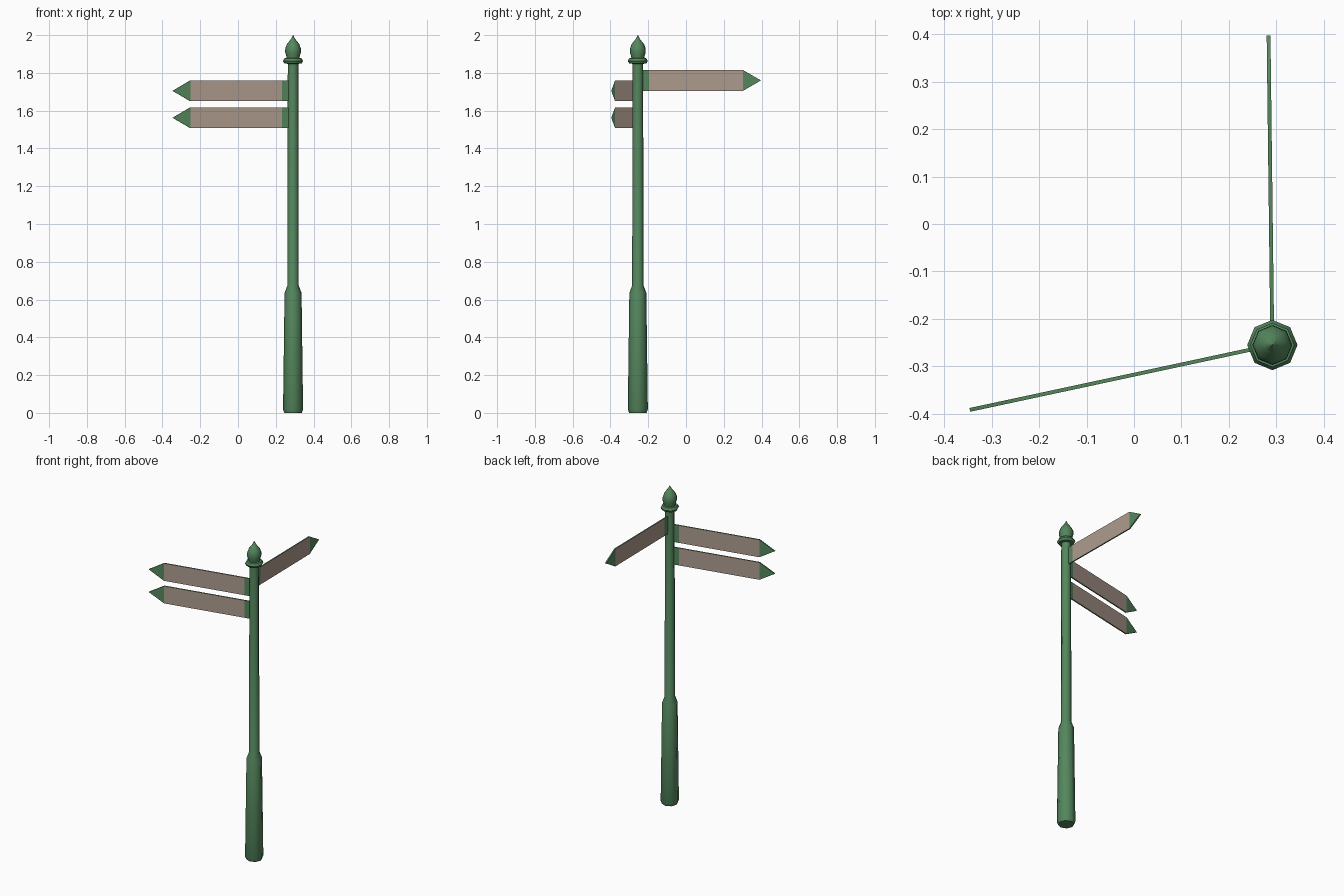
import bpy, bmesh
from math import radians, cos, sin, tau

if "Cube" in bpy.data.objects:
    bpy.data.objects.remove(bpy.data.objects["Cube"])

PX, PY = 0.2915, -0.255   # post axis


def material(name, rgb):
    m = bpy.data.materials.new(name)
    m.diffuse_color = (*rgb, 1)
    m.use_nodes = True
    m.node_tree.nodes["Principled BSDF"].inputs["Base Color"].default_value = m.diffuse_color
    return m


green = material("green_paint", (0.09, 0.24, 0.11))
tan = material("tan_panel", (0.42, 0.33, 0.27))


def add_object(name, bm, mats):
    bmesh.ops.recalc_face_normals(bm, faces=bm.faces[:])
    me = bpy.data.meshes.new(name)
    bm.to_mesh(me)
    bm.free()
    for m in mats:
        me.materials.append(m)
    ob = bpy.data.objects.new(name, me)
    bpy.context.collection.objects.link(ob)
    ob.location = (PX, PY, 0)
    return ob


def lathe(name, profile, sides=8, angle=50):
    """Turned part from (radius, z) pairs, closed at both ends."""
    bm = bmesh.new()
    rings = [[bm.verts.new((r * cos(tau * i / sides), r * sin(tau * i / sides), z))
              for i in range(sides)] for r, z in profile]
    for a, b in zip(rings, rings[1:]):
        for i in range(sides):
            j = (i + 1) % sides
            bm.faces.new((a[i], a[j], b[j], b[i]))
    bm.faces.new(rings[0])
    bm.faces.new(rings[-1])
    ob = add_object(name, bm, [green])
    bpy.ops.object.select_all(action='DESELECT')
    ob.select_set(True)
    bpy.context.view_layer.objects.active = ob
    bpy.ops.object.shade_smooth_by_angle(angle=radians(angle))


def sign(name, heading, z0, z1, t=0.004):
    """Pointed plate: green root and tip, tan panels on both broad faces."""
    zm = (z0 + z1) / 2
    bm = bmesh.new()
    stations = [(0.0, z0, z1), (0.06, z0, z1), (0.557, z0, z1)]
    cols = [[bm.verts.new((x, y, z)) for y, z in ((-t, lo), (t, lo), (t, hi), (-t, hi))]
            for x, lo, hi in stations]
    for k, (a, b) in enumerate(zip(cols, cols[1:])):
        for i in range(4):
            j = (i + 1) % 4
            f = bm.faces.new((a[i], a[j], b[j], b[i]))
            f.material_index = 1 if k == 1 and i in (1, 3) else 0
    bm.faces.new(cols[0])
    # arrow tip
    p, q = (bm.verts.new((0.652, y, zm)) for y in (-t, t))
    e = cols[-1]
    bm.faces.new((e[0], p, e[3]))
    bm.faces.new((e[1], e[2], q))
    bm.faces.new((e[0], e[1], q, p))
    bm.faces.new((e[3], p, q, e[2]))
    ob = add_object(name, bm, [green, tan])
    ob.rotation_euler.z = radians(heading)


# post with thick lower sleeve
lathe("post", [(0.046, 0), (0.053, 0.018), (0.045, 0.635), (0.030, 0.675), (0.028, 1.86)])
# collar ring and turned finial
lathe("collar", [(0.028, 1.848), (0.046, 1.85), (0.053, 1.863), (0.046, 1.877), (0.03, 1.88)])
lathe("finial", [(0.034, 1.875), (0.036, 1.89), (0.042, 1.91), (0.041, 1.93),
                 (0.033, 1.952), (0.017, 1.972), (0.008, 1.985), (0.001, 2.0)])

# finger signs
sign("upper_sign", 90.7, 1.705, 1.815)
sign("middle_sign", 192.1, 1.65, 1.76)
sign("lower_sign", 192.1, 1.508, 1.617)
